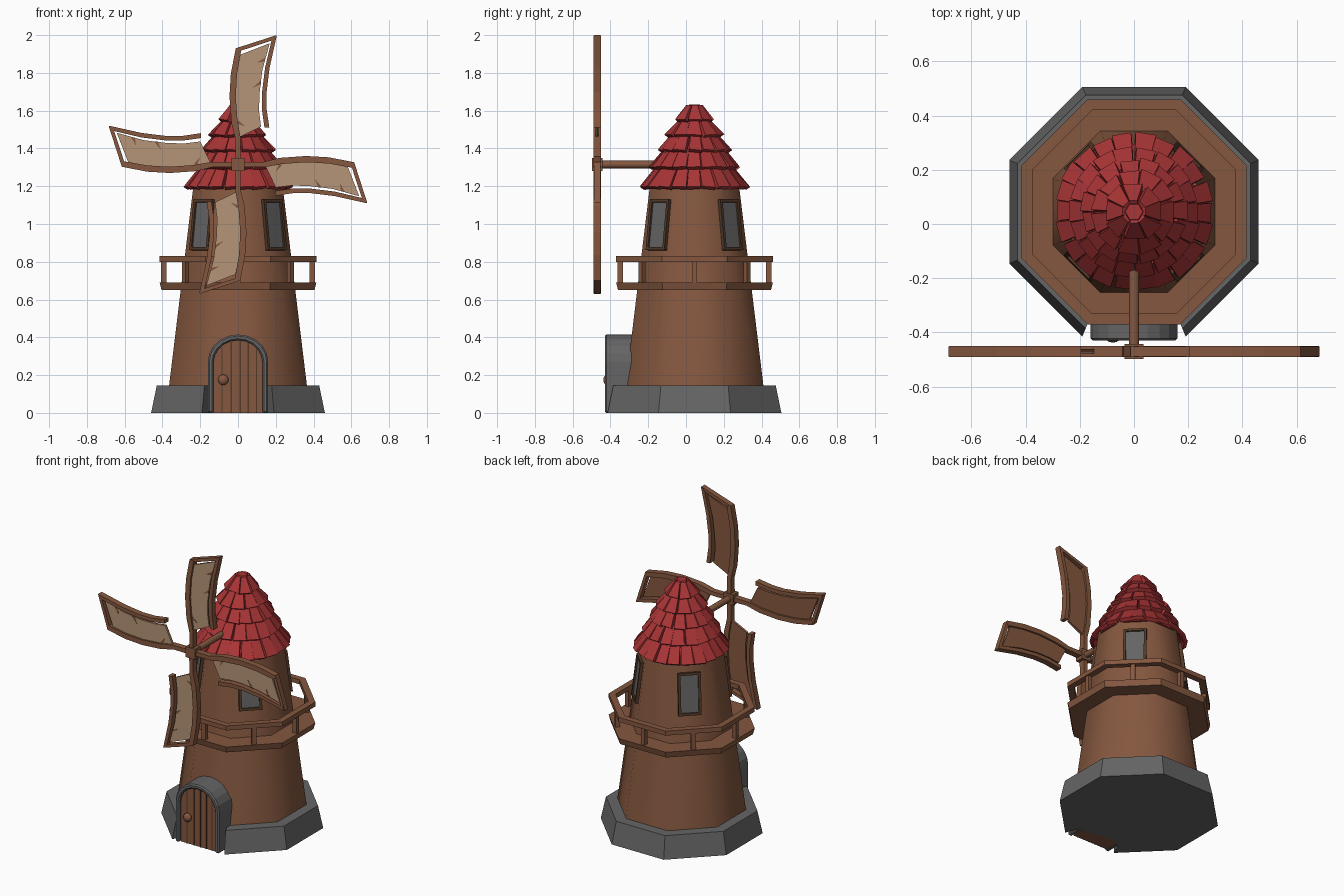
import bpy, bmesh, math, random
from mathutils import Matrix, Vector

if "Cube" in bpy.data.objects:
    bpy.data.objects.remove(bpy.data.objects["Cube"])
random.seed(4)
CY = 0.045            # tower axis in y
HUB_Z = 1.315
OCT = math.cos(math.pi / 8)

def material(name, rgb):
    m = bpy.data.materials.new(name)
    m.diffuse_color = (*rgb, 1)
    m.use_nodes = True
    m.node_tree.nodes["Principled BSDF"].inputs["Base Color"].default_value = m.diffuse_color
    return m

WOOD = material("brown wood", (0.235, 0.097, 0.05))
DARK = material("dark brown wood", (0.085, 0.042, 0.022))
STONE = material("grey stone", (0.13, 0.13, 0.13))
RED = material("red tiles", (0.40, 0.035, 0.037))
CLOTH = material("beige cloth", (0.46, 0.30, 0.185))

def finish(name, bm, mat, smooth=None):
    bmesh.ops.recalc_face_normals(bm, faces=bm.faces[:])
    me = bpy.data.meshes.new(name)
    bm.to_mesh(me)
    bm.free()
    me.materials.append(mat)
    ob = bpy.data.objects.new(name, me)
    bpy.context.collection.objects.link(ob)
    if smooth:
        bpy.ops.object.select_all(action='DESELECT')
        ob.select_set(True)
        bpy.context.view_layer.objects.active = ob
        bpy.ops.object.shade_smooth_by_angle(angle=math.radians(smooth))
    return ob

def hexa(bm, pts):
    """Eight-cornered block: four bottom points, then four top points."""
    v = [bm.verts.new(p) for p in pts]
    for f in ((0, 1, 2, 3), (4, 5, 6, 7), (0, 1, 5, 4), (1, 2, 6, 5), (2, 3, 7, 6), (3, 0, 4, 7)):
        bm.faces.new([v[i] for i in f])

def box(name, size, matrix, mat):
    bm = bmesh.new()
    bmesh.ops.create_cube(bm, size=1, matrix=matrix @ Matrix.Diagonal((*size, 1)))
    return finish(name, bm, mat)

def corner(k, apothem, z):
    a = math.radians(22.5 + 45 * k)
    r = apothem / OCT
    return (r * math.cos(a), CY + r * math.sin(a), z)

def octagon_ring(name, bottom, top, z0, z1, mat, sides=range(8)):
    """Ring of octagon segments; bottom and top are (inner, outer) apothems."""
    bm = bmesh.new()
    for k in sides:
        hexa(bm, [corner(j, ap, z) for z, (i, o) in ((z0, bottom), (z1, top))
                  for j, ap in ((k, i), (k, o), (k + 1, o), (k + 1, i))])
    bmesh.ops.remove_doubles(bm, verts=bm.verts[:], dist=1e-5)
    # drop the inner walls shared by neighbouring segments
    seen = {}
    for f in bm.faces:
        seen.setdefault(frozenset(v.index for v in f.verts), []).append(f)
    mid = [f for f in bm.faces if all(len(e.link_faces) > 2 for e in f.edges)]
    bmesh.ops.delete(bm, geom=mid, context='FACES_ONLY')
    return finish(name, bm, mat)

def frustum(name, a0, a1, z0, z1, mat, n=8, smooth=None):
    bm = bmesh.new()
    bmesh.ops.create_cone(bm, cap_ends=True, segments=n, radius1=a0, radius2=a1, depth=z1 - z0,
                          matrix=Matrix.Translation((0, CY, (z0 + z1) / 2)) @ Matrix.Rotation(math.pi / n, 4, 'Z'))
    return finish(name, bm, mat, smooth)

def strip(name, left, right, y0, y1, mat):
    """Solid strip between two (x, z) polylines, from depth y0 to y1."""
    bm = bmesh.new()
    L, R = ([[bm.verts.new((x, y, z)) for x, z in side] for y in (y0, y1)] for side in (left, right))
    for i in range(len(left) - 1):
        for quad in ((L[0], R[0]), (L[1], R[1]), (L[0], L[1]), (R[0], R[1])):
            a, b = quad
            bm.faces.new((a[i], b[i], b[i + 1], a[i + 1]))
    for i in (0, -1):
        bm.faces.new((L[0][i], R[0][i], R[1][i], L[1][i]))
    return finish(name, bm, mat)

# --- Tower: stone foot open at the door, tapered octagonal body
octagon_ring("stone_foot", (0.36, 0.46), (0.35, 0.43), 0, 0.145, STONE, [k for k in range(8) if k != 5])
frustum("foot_underside", 0.37 / OCT, 0.365 / OCT, 0, 0.1, STONE)
frustum("tower_body", 0.38 / OCT, 0.235 / OCT, 0.02, 1.21, WOOD, smooth=50)

# --- Gallery: floor, handrail, one post in the middle of each side
octagon_ring("gallery_floor", (0.28, 0.405), (0.28, 0.415), 0.65, 0.69, WOOD)
octagon_ring("gallery_rail", (0.375, 0.415), (0.375, 0.415), 0.80, 0.83, WOOD)
for k in range(8):
    m = Matrix.Translation((0, CY, 0)) @ Matrix.Rotation(k * math.pi / 4, 4, 'Z') @ Matrix.Translation((0.393, 0, 0.745))
    box("gallery_post", (0.028, 0.028, 0.13), m, WOOD)

# --- Windows on the four diagonal walls
for k in (1, 3, 5, 7):
    m = (Matrix.Translation((0, CY, 0)) @ Matrix.Rotation(k * math.pi / 4, 4, 'Z')
         @ Matrix.Translation((0.262, 0, 0.995)) @ Matrix.Rotation(-0.122, 4, 'Y'))
    box("window_pane", (0.016, 0.12, 0.25), m, STONE)
    for s in (-1, 1):
        box("window_frame_side", (0.036, 0.016, 0.27), m @ Matrix.Translation((0, s * 0.062, 0)), DARK)
        box("window_frame_end", (0.034, 0.125, 0.016), m @ Matrix.Translation((0, 0, s * 0.127)), DARK)

# --- Roof: core cone, five courses of tiles, small cap
frustum("roof_core", 0.255, 0.03, 1.19, 1.615, RED, n=16)
bm = bmesh.new()
for z1, r1, z0, r0, n in ((1.30, 0.195, 1.18, 0.28, 22), (1.39, 0.155, 1.285, 0.23, 18), (1.47, 0.115, 1.375, 0.185, 15),
                          (1.545, 0.075, 1.455, 0.143, 11), (1.625, 0.035, 1.535, 0.095, 8)):
    for i in range(n):
        a = (i + random.uniform(-0.08, 0.08)) * math.tau / n
        w0 = math.tan(math.pi / n) * r0 * random.uniform(0.88, 1.0)
        w1 = math.tan(math.pi / n) * r1 * 0.98
        skew, lift = random.uniform(-0.008, 0.008), random.uniform(-0.004, 0.007)
        rot = Matrix.Translation((0, CY, 0)) @ Matrix.Rotation(a, 4, 'Z')
        pts = []
        for dr, dz in ((-0.014, -0.0), (0.007, 0.014)):
            pts += [(r0 + dr + lift, -w0, z0 + dz + skew / 2 + 0.004), (r0 + dr + lift, w0, z0 + dz - skew / 2 + 0.004),
                    (r1 + dr, w1, z1 + dz - 0.008), (r1 + dr, -w1, z1 + dz - 0.008)]
        hexa(bm, [rot @ Vector(p) for p in pts])
finish("roof_tiles", bm, RED)
frustum("roof_cap", 0.045, 0.032, 1.60, 1.632, RED, n=6)

# --- Door: arched stone frame, arched wooden leaf, grooves, knob
def arch(w, h, rise, n=10):
    return [(-w, 0)] + [(-w * math.cos(math.pi * i / n), h - rise + rise * math.sin(math.pi * i / n))
                        for i in range(n + 1)] + [(w, 0)]

frame = strip("door_frame", arch(0.16, 0.415, 0.145), arch(0.13, 0.385, 0.12), -0.43, -0.27, STONE)
bev = frame.modifiers.new("soft_edge", 'BEVEL')
bev.width, bev.segments, bev.limit_method, bev.angle_limit = 0.008, 1, 'ANGLE', math.radians(60)
leaf = arch(0.132, 0.388, 0.12)
strip("door_leaf", leaf[:7], [(-x, z) for x, z in leaf[:7]][:6] + [(0.0001, 0.388)], -0.41, -0.30, WOOD)
for x, h in ((-0.085, 0.35), (-0.035, 0.375), (0.012, 0.38), (0.055, 0.37), (0.098, 0.34)):
    box("door_groove", (0.007, 0.006, h), Matrix.Translation((x, -0.41, h / 2)), DARK)
bm = bmesh.new()
bmesh.ops.create_uvsphere(bm, u_segments=12, v_segments=8, radius=0.028,
                          matrix=Matrix.Translation((-0.078, -0.418, 0.175)) @ Matrix.Diagonal((1, 0.7, 1, 1)))
finish("door_knob", bm, WOOD, 60)

# --- Sail shaft and hub
bm = bmesh.new()
bmesh.ops.create_cone(bm, cap_ends=True, segments=10, radius1=0.02, radius2=0.02, depth=0.39,
                      matrix=Matrix.Translation((0, -0.295, HUB_Z)) @ Matrix.Rotation(math.pi / 2, 4, 'X'))
finish("sail_shaft", bm, WOOD, 50)
box("sail_hub", (0.07, 0.056, 0.07), Matrix.Translation((0, -0.47, HUB_Z)), WOOD)

# --- Four sails: curved spar, outer bar, tip bar, torn cloth over a wooden back
spar_l = [(-0.015, 0), (-0.013, 0.13), (-0.035, 0.22), (-0.045, 0.36), (-0.038, 0.48), (-0.012, 0.615)]
spar_r = [(0.015, 0), (0.013, 0.145), (-0.003, 0.235), (-0.012, 0.36), (-0.005, 0.48), (0.018, 0.61)]
bar_l = [(0.14, 0.195), (0.127, 0.29), (0.127, 0.38), (0.143, 0.51), (0.18, 0.668)]
bar_r = [(0.166, 0.195), (0.152, 0.29), (0.151, 0.38), (0.167, 0.51), (0.205, 0.682)]
cloth_l = [(0.008, 0.145), (-0.008, 0.25), (-0.016, 0.36), (-0.008, 0.47), (0.014, 0.582)]
cloth_r = [(0.122, 0.2), (0.112, 0.28), (0.113, 0.37), (0.129, 0.5), (0.168, 0.642)]
tears = [((0.075, 0.405), (0.121, 0.425), (0.122, 0.445)), ((0.0, 0.215), (0.04, 0.2), (0.0, 0.235)),
         ((0.10, 0.54), (0.138, 0.545), (0.143, 0.565))]
for k in range(4):
    parts = [strip("sail_spar", spar_l, spar_r, -0.02, 0.02, WOOD),
             strip("sail_outer_bar", bar_l, bar_r, -0.02, 0.02, WOOD),
             strip("sail_tip_bar", [(-0.012, 0.615), (0.205, 0.685)], [(-0.008, 0.595), (0.20, 0.663)], -0.018, 0.018, WOOD),
             strip("sail_cloth", cloth_l, cloth_r, -0.008, -0.002, CLOTH),
             strip("sail_back", cloth_l, cloth_r, -0.002, 0.008, WOOD)]
    for t in tears:
        bm = bmesh.new()
        face = bm.faces.new([bm.verts.new((x, -0.0095, z)) for x, z in t])
        ext = bmesh.ops.extrude_face_region(bm, geom=[face])
        bmesh.ops.translate(bm, vec=(0, 0.004, 0), verts=[v for v in ext['geom'] if isinstance(v, bmesh.types.BMVert)])
        parts.append(finish("cloth_tear", bm, WOOD))
    for ob in parts:
        ob.location = (0, -0.47, HUB_Z)
        ob.rotation_euler = (0, k * math.pi / 2, 0)
